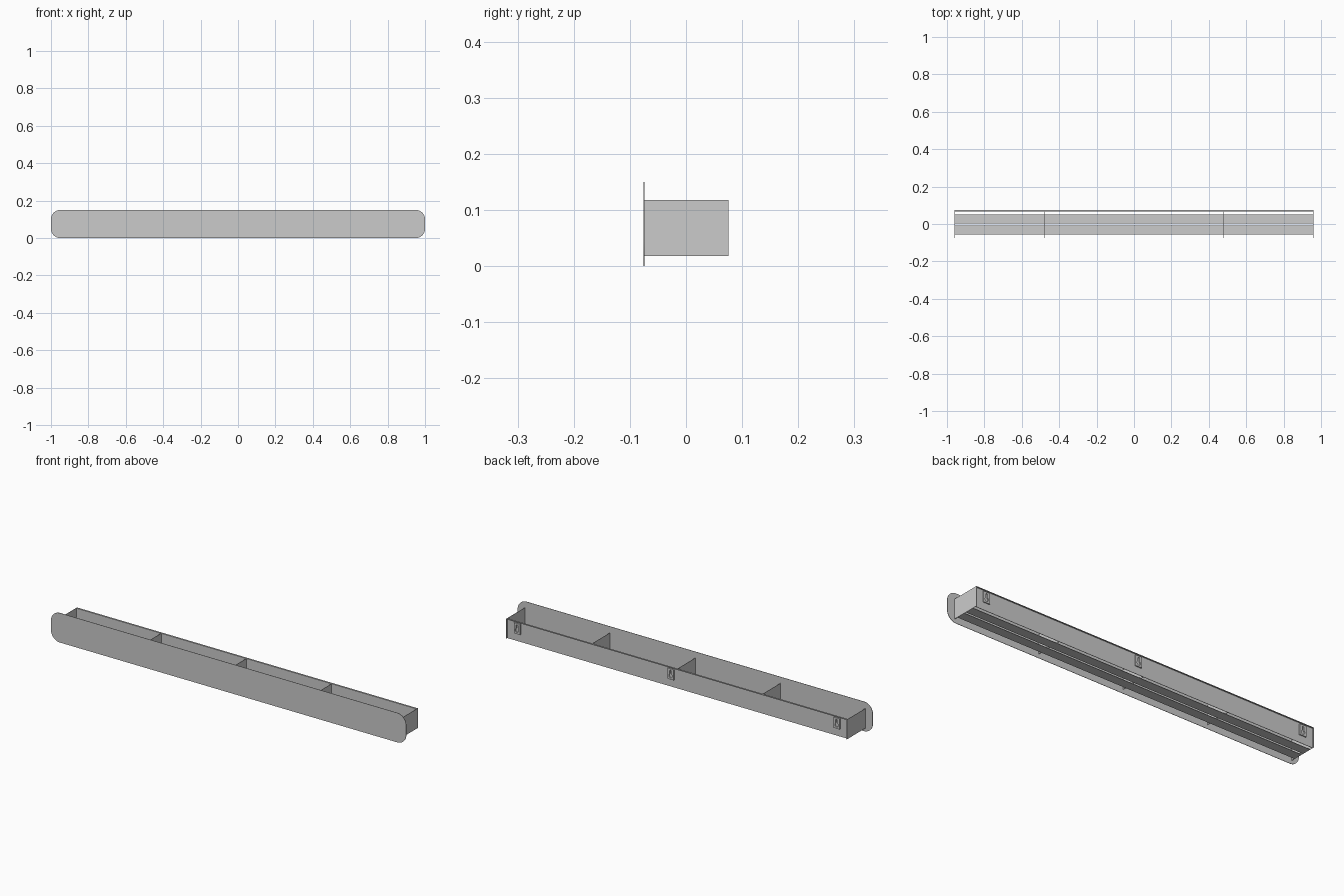
import bpy
from math import sin, cos, pi, radians

if "Cube" in bpy.data.objects:
    bpy.data.objects.remove(bpy.data.objects["Cube"])


def box(name, lo, hi):
    """Axis-aligned sheet or slab between two corners."""
    bpy.ops.mesh.primitive_cube_add(size=1, location=[(a + b) / 2 for a, b in zip(lo, hi)])
    ob = bpy.context.object
    ob.name = name
    ob.scale = [b - a for a, b in zip(lo, hi)]
    bpy.ops.object.transform_apply(location=False, rotation=False, scale=True)
    return ob


def arc(cx, cz, r, a0, a1, n):
    return [(cx + r * cos(radians(a0 + (a1 - a0) * i / n)),
             cz + r * sin(radians(a0 + (a1 - a0) * i / n))) for i in range(n + 1)]


def plate(name, loops, x, y0, y1):
    """Upright plate in the xz plane; the first loop is the outline, the rest are holes."""
    cu = bpy.data.curves.new(name, 'CURVE')
    cu.dimensions, cu.fill_mode = '2D', 'BOTH'
    cu.extrude = (y1 - y0) / 2
    for pts in loops:
        sp = cu.splines.new('POLY')
        sp.points.add(len(pts) - 1)
        for p, (u, v) in zip(sp.points, pts):
            p.co = (u, v, 0, 1)
        sp.use_cyclic_u = True
    ob = bpy.data.objects.new(name, cu)
    bpy.context.collection.objects.link(ob)
    ob.location = (x, (y0 + y1) / 2, 0)
    ob.rotation_euler = (pi / 2, 0, 0)
    bpy.ops.object.select_all(action='DESELECT')
    ob.select_set(True)
    bpy.context.view_layer.objects.active = ob
    bpy.ops.object.convert(target='MESH')
    bpy.ops.object.shade_smooth_by_angle()
    return bpy.context.object


L, Z0, Z1 = 0.96, 0.018, 0.118      # box half length, bottom, top
T = 0.002                           # sheet thickness
FRONT, BACK = -0.074, 0.076

# front panel with rounded corners
R = 0.05
outline = (arc(1 - R, R, R, -90, 0, 12) + arc(1 - R, 0.15 - R, R, 0, 90, 12)
           + arc(R - 1, 0.15 - R, R, 90, 180, 12) + arc(R - 1, R, R, 180, 270, 12))
plate("front_panel", [outline], 0, -0.076, FRONT)

# end panels and dividers
for s, side in ((-1, "left"), (1, "right")):
    x = s * (L - T / 2)
    box("end_panel_" + side, (x - T / 2, FRONT, Z0), (x + T / 2, BACK, Z1))
for i, x in enumerate((-0.48, 0, 0.48)):
    box(f"divider_{i + 1}", (x - T / 2, FRONT, Z0 + T), (x + T / 2, 0.067, Z1))

# recessed back panel with a folded lip along its top
box("back_panel", (-L + T, 0.067, Z0), (L - T, 0.069, Z1))
box("back_lip", (-L + T, 0.069, Z1 - T), (L - T, BACK, Z1))

# two floor slats with drainage gaps
for name, y0, y1 in (("front_slat", -0.055, -0.007), ("rear_slat", 0.003, 0.051)):
    box(name, (-L + T, y0, Z0), (L - T, y1, Z0 + T))

# keyhole hanging brackets
for i, x in enumerate((-0.9, 0.035, 0.9)):
    rim = [(-0.018, 0.056), (0.018, 0.056), (0.018, 0.110), (-0.018, 0.110)]
    hole = arc(0, 0.074, 0.010, 120, 420, 16) + arc(0, 0.098, 0.005, 0, 180, 8)
    plate(f"hanging_bracket_{i + 1}", [rim, hole], x, 0.069, 0.0745)
